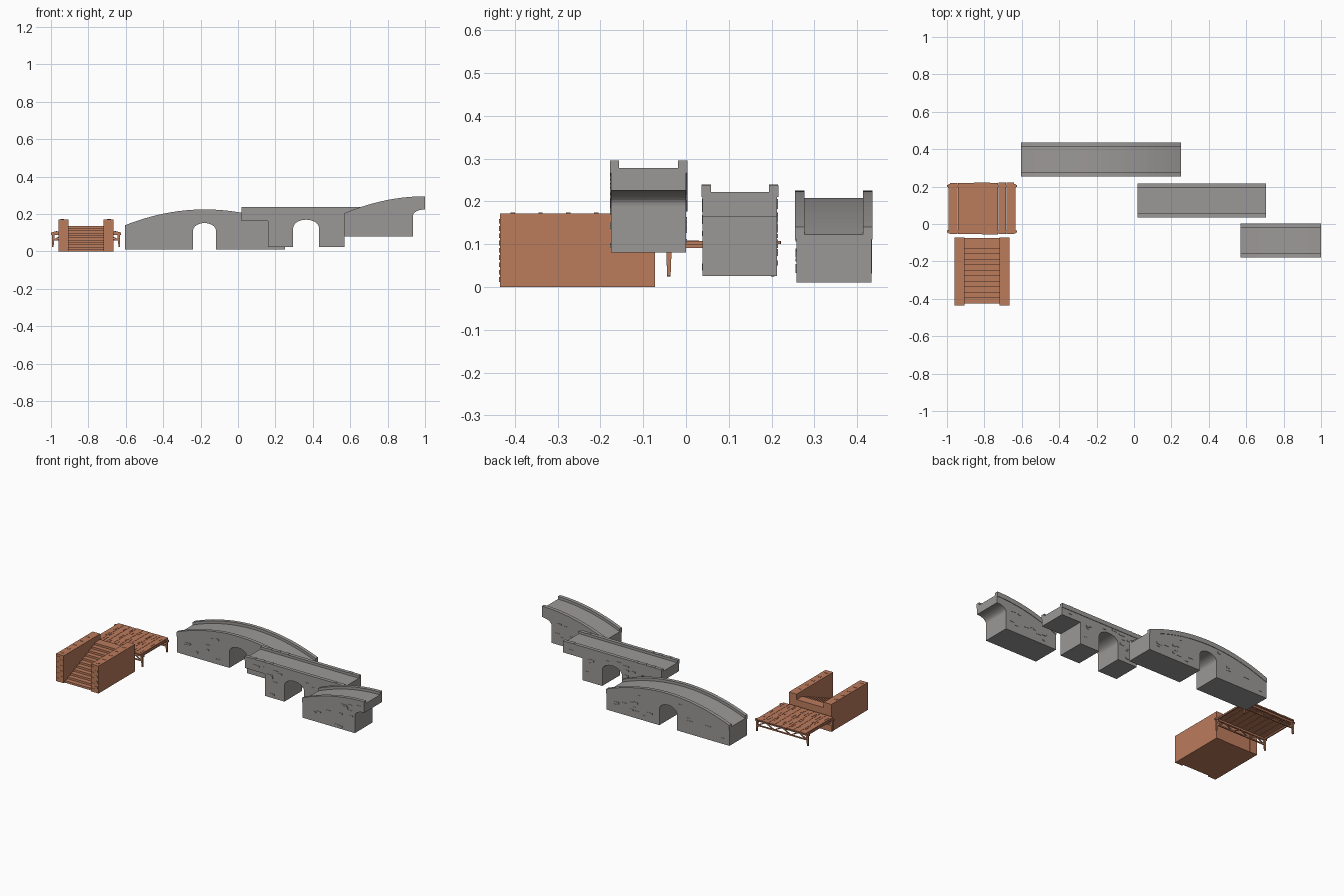
import bpy, bmesh, math, random
from mathutils import Vector

if "Cube" in bpy.data.objects:
    bpy.data.objects.remove(bpy.data.objects["Cube"])
random.seed(4)

def material(name, col):
    m = bpy.data.materials.new(name)
    m.diffuse_color = (*col, 1)
    m.use_nodes = True
    m.node_tree.nodes["Principled BSDF"].inputs["Base Color"].default_value = m.diffuse_color
    return m

STONE = material("grey_stone", (0.33, 0.318, 0.31))
BROWN = material("brown_clay", (0.50, 0.20, 0.108))

def finish(name, bm, mat):
    bmesh.ops.recalc_face_normals(bm, faces=bm.faces)
    me = bpy.data.meshes.new(name)
    bm.to_mesh(me)
    bm.free()
    me.materials.append(mat)
    ob = bpy.data.objects.new(name, me)
    bpy.context.collection.objects.link(ob)
    return ob

def prism(name, outline, a0, a1, mat, axis="y"):
    """Extrude an outline: (x, z) along y, or (y, z) along x."""
    bm = bmesh.new()
    put = (lambda p, a: (p[0], a, p[1])) if axis == "y" else (lambda p, a: (a, p[0], p[1]))
    lo = [bm.verts.new(put(p, a0)) for p in outline]
    hi = [bm.verts.new(put(p, a1)) for p in outline]
    bm.faces.new(lo)
    bm.faces.new(hi[::-1])
    n = len(lo)
    for i in range(n):
        bm.faces.new((lo[i], lo[(i + 1) % n], hi[(i + 1) % n], hi[i]))
    return finish(name, bm, mat)

def add_box(bm, x0, x1, y0, y1, z0, z1):
    vs = bmesh.ops.create_cube(bm, size=1)["verts"]
    for v in vs:
        v.co = ((x0 + x1) / 2 + v.co.x * (x1 - x0), (y0 + y1) / 2 + v.co.y * (y1 - y0),
                (z0 + z1) / 2 + v.co.z * (z1 - z0))

def boxes(name, items, mat):
    bm = bmesh.new()
    for it in items:
        add_box(bm, *it)
    return finish(name, bm, mat)

def add_beam(bm, a, b, w0, w1):
    a, b = Vector(a), Vector(b)
    d = b - a
    vs = bmesh.ops.create_cone(bm, cap_ends=True, segments=4, radius1=w0 * 0.707,
                               radius2=w1 * 0.707, depth=d.length)["verts"]
    rot = d.to_track_quat("Z", "Y").to_matrix()
    turn = math.pi / 4
    for v in vs:
        x, y, z = v.co
        p = Vector((x * math.cos(turn) - y * math.sin(turn), x * math.sin(turn) + y * math.cos(turn), z))
        v.co = (a + b) / 2 + rot @ p

def arch(x0, x1, base, spring, top, n=16):
    """Opening outline from the left foot over the crown to the right foot."""
    c, r = (x0 + x1) / 2, (x1 - x0) / 2
    pts = [(x0, base)]
    for i in range(n + 1):
        t = math.pi * (1 - i / n)
        pts.append((c + r * math.cos(t), spring + (top - spring) * math.sin(t)))
    return pts + [(x1, base)]

def bridge(name, x0, x1, y0, y1, road, bottom, solid, rail=0.017, n=24, bricks=16):
    xs = [x0 + (x1 - x0) * i / n for i in range(n + 1)]
    # body under the roadway
    prism(name + "_body", bottom + [(x, road(x)) for x in reversed(xs)], y0, y1, STONE)
    # parapets on both edges, slightly proud of the walls
    strip = [(x, road(x) - 0.012) for x in xs] + [(x, road(x) + rail) for x in reversed(xs)]
    prism(name + "_parapet_front", strip, y0 - 0.003, y0 + 0.019, STONE)
    prism(name + "_parapet_back", strip, y1 - 0.019, y1 + 0.003, STONE)
    # scattered raised stones on both walls
    items = []
    for y in (y0, y1):
        k = 0
        while k < bricks:
            w, h = random.uniform(0.018, 0.04), random.uniform(0.007, 0.012)
            x, z = random.uniform(x0 + 0.01, x1 - 0.05), random.uniform(0.03, 0.26)
            if all(solid(px, z - 0.006) and z + h < road(px) - 0.015 for px in (x - 0.005, x + w + 0.005)):
                items.append((x, x + w, y - 0.002, y + 0.002, z, z + h))
                k += 1
    boxes(name + "_wall_stones", items, STONE)

# humped bridge at the back
mid = -0.1775
bridge("humped_bridge", -0.605, 0.25, 0.258, 0.433,
       lambda x: 0.208 - 0.085 * ((x - mid) / 0.4275) ** 2,
       [(-0.605, 0.01)] + arch(-0.24, -0.118, 0.01, 0.112, 0.152) + [(0.25, 0.01)],
       lambda x, z: z > 0.16 or (z > 0.015 and not -0.27 < x < -0.09))

# level bridge in the middle, overhanging at both ends
bridge("level_bridge", 0.02, 0.705, 0.039, 0.213, lambda x: 0.222,
       [(0.02, 0.163), (0.16, 0.163), (0.16, 0.025)] + arch(0.295, 0.433, 0.025, 0.125, 0.17)
       + [(0.57, 0.025), (0.57, 0.163), (0.705, 0.163)],
       lambda x, z: z > 0.175 or (z > 0.03 and (0.165 < x < 0.29 or 0.44 < x < 0.565)),
       rail=0.015)
# joints of the level bridge parapet
boxes("parapet_joint_stones", [(x, x + 0.022, y, y + 0.0215, 0.23, 0.239)
                               for x in (0.07, 0.13, 0.19, 0.63) for y in (0.0365, 0.194)], STONE)

# half bridge at the right, ending in half an arch
half_arch = [(0.935 + 0.065 * (1 - math.cos(math.pi / 2 * i / 8)),
              0.19 + 0.035 * math.sin(math.pi / 2 * i / 8)) for i in range(9)]
bridge("half_bridge", 0.57, 1.0, -0.175, 0.0,
       lambda x: 0.278 - 0.09 * ((1.0 - x) / 0.43) ** 2,
       [(0.57, 0.08), (0.935, 0.08)] + half_arch,
       lambda x, z: z > 0.235 or (z > 0.085 and x < 0.93), bricks=12)

# stair: side walls, then steps with a landing behind
for side, x in (("left", -0.96), ("right", -0.718)):
    prism("stair_wall_" + side, [(-0.435, 0), (-0.072, 0), (-0.072, 0.172), (-0.435, 0.172)],
          x, x + 0.053, BROWN, "x")
steps, run, rise = 10, 0.0295, 0.0125
outline = [(-0.074, 0.0), (-0.425, 0.0)]
for i in range(steps):
    outline += [(-0.425 + i * run, (i + 1) * rise), (-0.425 + (i + 1) * run, (i + 1) * rise)]
outline += [(-0.425 + steps * run, (steps + 1) * rise), (-0.074, (steps + 1) * rise)]
prism("stair_steps", outline, -0.908, -0.717, BROWN, "x")
# raised bricks on the wall ends and wall tops
items = []
for k in range(9):
    z = 0.012 + k * 0.017
    for x in (-0.96, -0.718):
        s = x + (0.028 if k % 2 else 0.004)
        items.append((s, s + 0.021, -0.437, -0.433, z, z + 0.011))
for k in range(5):
    y = -0.41 + k * 0.065
    for x in (-0.95, -0.7):
        items.append((x, x + 0.02, y, y + 0.01, 0.17, 0.1735))
boxes("stair_wall_bricks", items, BROWN)

# wooden deck: planks along y
X0, X1, Y0, Y1 = -0.985, -0.64, -0.052, 0.218
count = 8
w = (X1 - X0) / count
boxes("deck_planks", [(X0 + i * w + 0.0008, X0 + (i + 1) * w - 0.0008,
                       Y0 - random.uniform(0, 0.004), Y1 + random.uniform(0, 0.004), 0.1, 0.107)
                      for i in range(count)], BROWN)
# wood grain strips on the planks
items = []
for i in range(count):
    for j in range(3):
        x = X0 + (i + random.uniform(0.2, 0.8)) * w
        y = Y0 + 0.01 + j * 0.085 + random.uniform(0, 0.03)
        items.append((x, x + 0.004, y, y + random.uniform(0.025, 0.05), 0.105, 0.1085))
boxes("deck_grain", items, BROWN)

# deck frame: legs, beams and zigzag braces
bm = bmesh.new()
for y in (-0.04, 0.203):
    for x, s in ((-0.986, -1), (-0.639, 1)):
        add_beam(bm, (x + s * 0.004, y, 0.025), (x, y, 0.104), 0.008, 0.014)
    add_beam(bm, (-1.0, y, 0.095), (-0.625, y, 0.095), 0.012, 0.012)
    add_beam(bm, (-0.988, y, 0.062), (-0.637, y, 0.062), 0.007, 0.007)
    for k in range(6):
        xa, xb = -0.984 + k * 0.0573, -0.984 + (k + 1) * 0.0573
        za, zb = (0.062, 0.093) if k % 2 == 0 else (0.093, 0.062)
        add_beam(bm, (xa, y, za), (xb, y, zb), 0.006, 0.006)
for x in (-0.986, -0.639):
    add_beam(bm, (x, -0.05, 0.096), (x, 0.215, 0.096), 0.009, 0.009)
finish("deck_frame", bm, BROWN)
